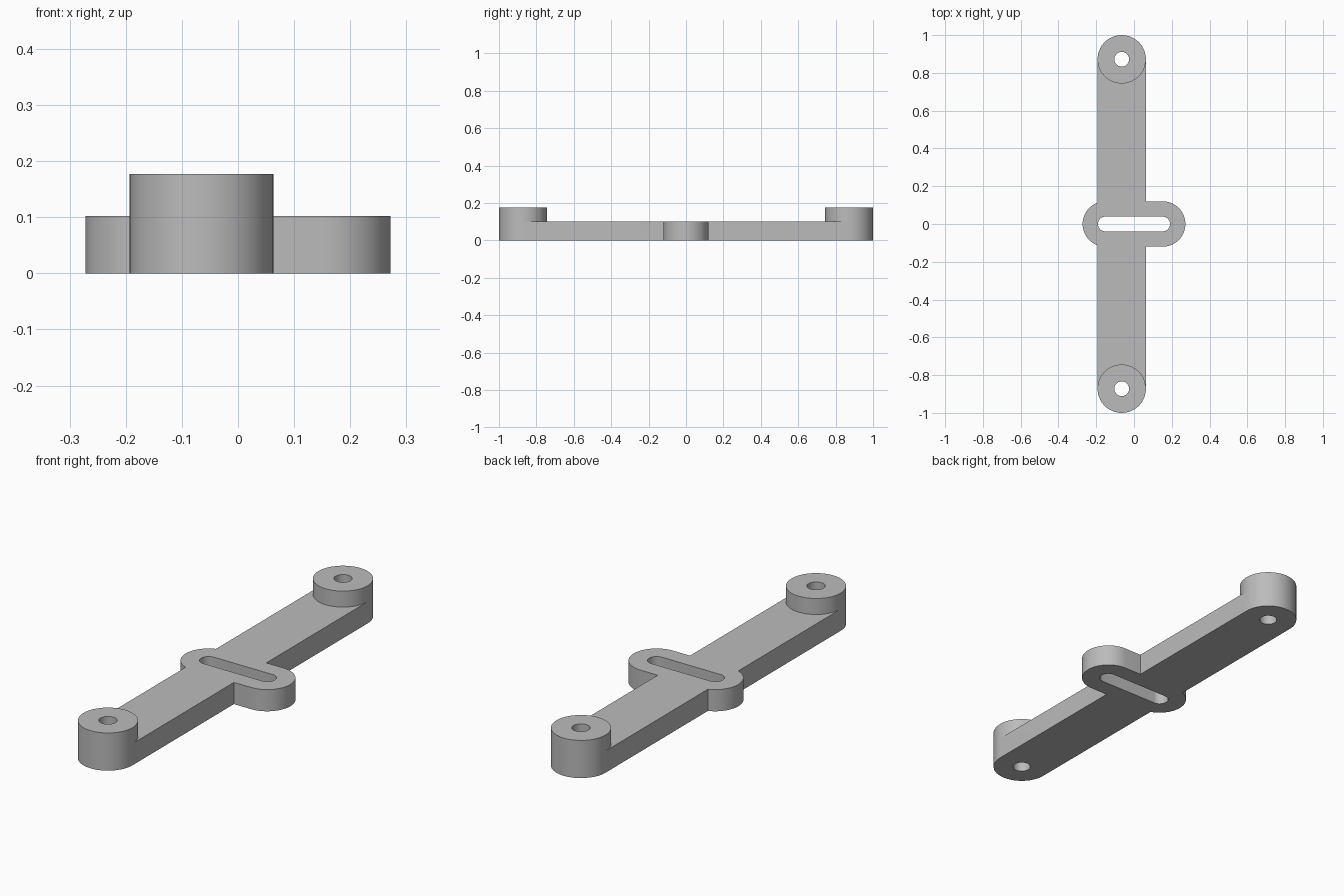
import bpy, bmesh, math

cube = bpy.data.objects.get("Cube")
if cube:
    bpy.data.objects.remove(cube, do_unlink=True)

grey = bpy.data.materials.new("plain grey")
grey.use_nodes = True
COLOUR = (0.5, 0.5, 0.5, 1)
grey.diffuse_color = COLOUR
grey.node_tree.nodes["Principled BSDF"].inputs["Base Color"].default_value = COLOUR

ARM_X, ARM_R, BOSS_Y = -0.065, 0.128, 0.872
PLATE_TOP, BOSS_TOP = 0.102, 0.177
SLOT_HALF = 0.152
SEGS = 32  # segments per half circle


def stadium(name, centre, half, radius, z0, z1, along_y=False):
    """Extruded round-ended bar; half = 0 gives a cylinder."""
    bm = bmesh.new()
    ring = []
    for end in (1, -1):
        for i in range(SEGS + 1):
            a = math.pi * (i / SEGS - 0.5) + (0 if end > 0 else math.pi)
            u, v = end * half + radius * math.cos(a), radius * math.sin(a)
            if along_y:
                u, v = -v, u
            ring.append(bm.verts.new((centre[0] + u, centre[1] + v, z0)))
    base = bm.faces.new(ring)
    top = bmesh.ops.extrude_face_region(bm, geom=[base])["geom"]
    bmesh.ops.translate(bm, vec=(0, 0, z1 - z0),
                        verts=[g for g in top if isinstance(g, bmesh.types.BMVert)])
    bmesh.ops.remove_doubles(bm, verts=bm.verts, dist=1e-5)
    bmesh.ops.recalc_face_normals(bm, faces=bm.faces)
    mesh = bpy.data.meshes.new(name)
    bm.to_mesh(mesh)
    bm.free()
    mesh.materials.append(grey)
    obj = bpy.data.objects.new(name, mesh)
    bpy.context.collection.objects.link(obj)
    return obj


def combine(target, tool, operation):
    """Apply a boolean and discard the tool."""
    mod = target.modifiers.new(operation.title(), "BOOLEAN")
    mod.operation, mod.solver, mod.object = operation, "EXACT", tool
    bpy.context.view_layer.objects.active = target
    bpy.ops.object.modifier_apply(modifier=mod.name)
    bpy.data.objects.remove(tool, do_unlink=True)


# Long arm with the slotted cross plate
bracket = stadium("bracket_arm", (ARM_X, 0), BOSS_Y, ARM_R, 0, PLATE_TOP, True)
combine(bracket, stadium("slot_plate", (0, 0), SLOT_HALF, 0.12, 0, PLATE_TOP), "UNION")
combine(bracket, stadium("slot_cutter", (0, 0), SLOT_HALF, 0.039, -0.1, 0.3), "DIFFERENCE")

# Raised round bosses with screw holes at both ends
for y in (-BOSS_Y, BOSS_Y):
    combine(bracket, stadium("boss", (ARM_X, y), 0, ARM_R, 0, BOSS_TOP, True), "UNION")
    combine(bracket, stadium("hole_cutter", (ARM_X, y), 0, 0.039, -0.1, 0.3), "DIFFERENCE")

# Smooth round walls, sharp rims
bpy.ops.object.select_all(action="DESELECT")
bracket.select_set(True)
bpy.context.view_layer.objects.active = bracket
bpy.ops.object.shade_smooth_by_angle(angle=math.radians(30))
